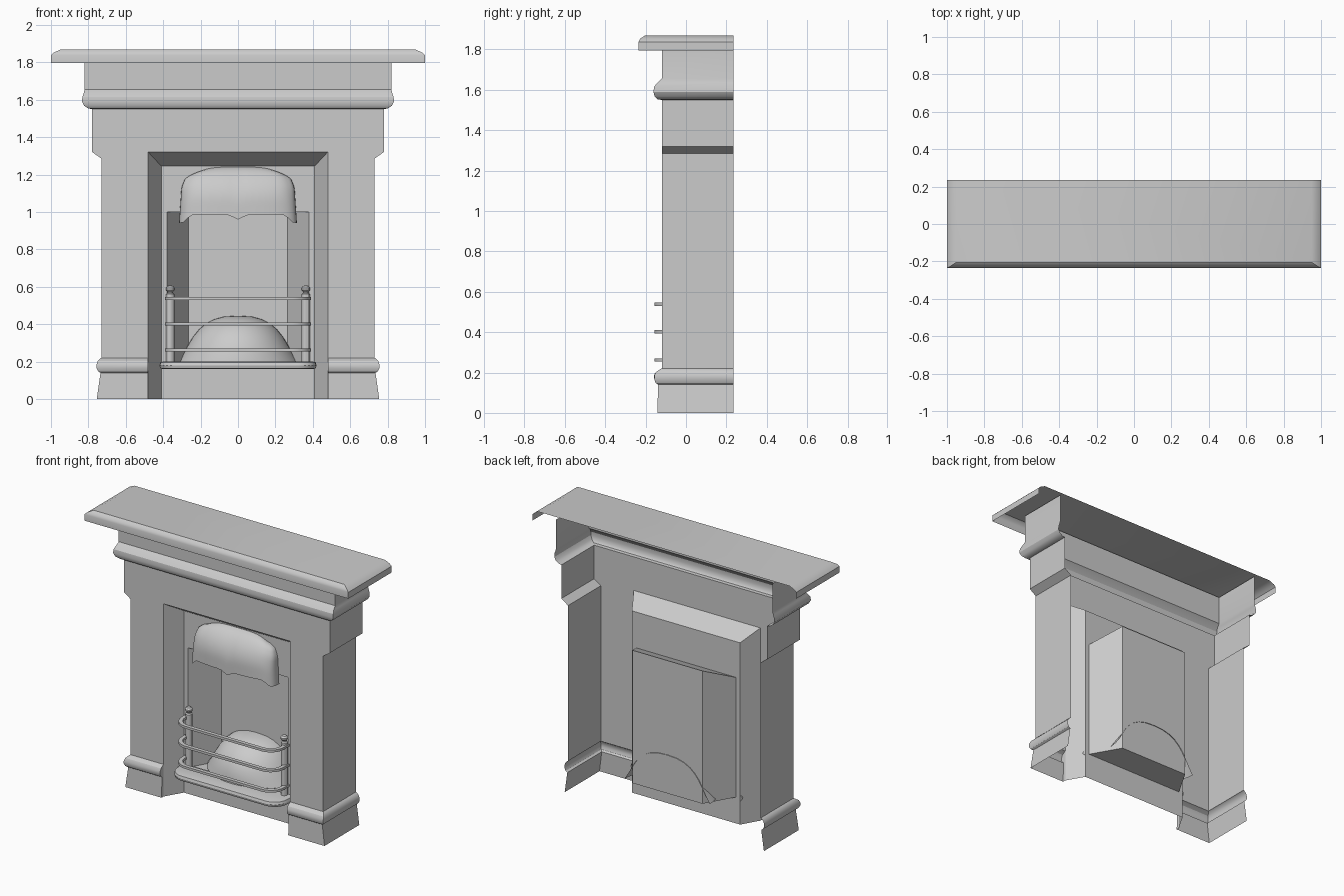
import bpy, bmesh, math
from math import sin, cos, pi

if "Cube" in bpy.data.objects:
    bpy.data.objects.remove(bpy.data.objects["Cube"])

BACK = 0.235


def make(name, bm, angle=30):
    bmesh.ops.remove_doubles(bm, verts=bm.verts, dist=1e-4)
    bmesh.ops.recalc_face_normals(bm, faces=bm.faces)
    me = bpy.data.meshes.new(name)
    bm.to_mesh(me)
    bm.free()
    ob = bpy.data.objects.new(name, me)
    bpy.context.collection.objects.link(ob)
    bpy.ops.object.select_all(action='DESELECT')
    ob.select_set(True)
    bpy.context.view_layer.objects.active = ob
    bpy.ops.object.shade_smooth_by_angle(angle=math.radians(angle))
    return ob


def loft(bm, rows, mirror=False):
    """Skin a list of equally long point rows; optionally mirror across x."""
    for s in ((1, -1) if mirror else (1,)):
        vs = [[bm.verts.new((s * x, y, z)) for x, y, z in r] for r in rows]
        for a, b in zip(vs, vs[1:]):
            for i in range(len(a) - 1):
                bm.faces.new((a[i], a[i + 1], b[i + 1], b[i]))
    return vs


def interp(table, t):
    for (a, p), (b, q) in zip(table, table[1:]):
        if t <= b:
            return p + (q - p) * (t - a) / (b - a)
    return table[-1][1]


def wrap(hx, fy, z):
    return [(-hx, BACK, z), (-hx, fy, z), (hx, fy, z), (hx, BACK, z)]


# upper surround: lintel, round moulding and frieze, open at the back
bm = bmesh.new()
upper = [(.78, -.12, 1.32), (.78, -.12, 1.55), (.80, -.142, 1.553), (.822, -.155, 1.567),
         (.834, -.161, 1.59), (.832, -.158, 1.615), (.825, -.142, 1.635), (.82, -.12, 1.655),
         (.82, -.12, 1.85)]
loft(bm, [wrap(*p) for p in upper])
make("lintel_and_frieze", bm)

# legs with corbel shoulders and splayed plinths
bm = bmesh.new()
legs = [(.755, -.142, 0), (.735, -.138, .14), (.748, -.15, .148), (.756, -.157, .165),
        (.756, -.157, .185), (.75, -.148, .203), (.735, -.125, .218), (.73, -.12, .22),
        (.73, -.12, 1.285), (.78, -.12, 1.32)]
loft(bm, [[(hx, BACK, z), (hx, fy, z), (.48, fy, z), (.48, -.12, z)] for hx, fy, z in legs], mirror=True)
make("legs", bm)

# mantel shelf, a hollow tray with bevelled rim
bm = bmesh.new()
shelf = [(1, -.235, 1.795), (1, -.235, 1.838), (.985, -.228, 1.852), (.95, -.205, 1.868)]
top = loft(bm, [wrap(*p) for p in shelf])[-1]
bm.faces.new(top)
make("mantel_shelf", bm)

# splayed reveal around the opening
bm = bmesh.new()
loft(bm, [[(-.48, -.12, 0), (-.48, -.12, 1.32), (.48, -.12, 1.32), (.48, -.12, 0)],
          [(-.41, 0, 0), (-.41, 0, 1.245), (.41, 0, 1.245), (.41, 0, 0)]])
make("opening_reveal", bm)

# inner panel with the fire opening left out
bm = bmesh.new()
xs, zs = (-.41, -.38, .38, .41), (0, .18, 1.0, 1.245)
for i in range(3):
    for k in range(3):
        if (i, k) != (1, 1):
            loft(bm, [[(xs[i], 0, zs[k]), (xs[i + 1], 0, zs[k])],
                      [(xs[i], 0, zs[k + 1]), (xs[i + 1], 0, zs[k + 1])]])
make("inner_panel", bm)

# firebox with angled cheeks, floor and sloping top
bm = bmesh.new()
v = loft(bm, [[(-.38, 0, .18), (-.265, .2, .18), (.265, .2, .18), (.38, 0, .18)],
              [(-.38, 0, 1.0), (-.265, .2, 1.09), (.265, .2, 1.09), (.38, 0, 1.0)]])
for row in v:
    bm.faces.new(row)
make("firebox", bm)

# fire bed mound rising to the firebox back
bm = bmesh.new()
rows = []
for j in range(9):
    t = j / 8
    h = sin(t * pi / 2)
    r = cos(t * pi / 2) ** .8
    flare = 1 + .18 * (1 - t) ** 6
    rows.append([(.275 * r * flare * cos(a), .205 - .28 * r * sin(a), .195 + .25 * h)
                 for a in [pi * i / 20 for i in range(21)]])
loft(bm, rows)
make("fire_bed", bm, 60)


def u_path(hx, fy, rad, back=0.0, n=6):
    """Rounded U in plan, running from the panel out to the front and back."""
    half = [(hx, back)] + [(hx - rad + rad * cos(a), fy + rad - rad * sin(a))
                           for a in [pi / 2 * i / n for i in range(n + 1)]]
    return half + [(-x, y) for x, y in reversed(half)]


# hearth ledge with rounded nose
bm = bmesh.new()
nose = [(.02, .16), (.005, .164), (0, .18), (.005, .196), (.02, .20)]
v = loft(bm, [[(x, y, z) for x, y in u_path(.42 - d, -.16 + d, .10 - d)] for d, z in nose])
bm.faces.new(v[0])
bm.faces.new(v[-1])
make("hearth_ledge", bm)

# three grate bars
for n, z in enumerate((.262, .402, .538)):
    bm = bmesh.new()
    sec = [(0, -.008), (.026, -.008), (.026, .008), (0, .008), (0, -.008)]
    v = loft(bm, [[(x, y, z + dz) for x, y in u_path(.389 - d, -.157 + d, .10 - d)] for d, dz in sec])
    make("grate_bar_%d" % (n + 1), bm)

# grate posts with knob finials
bm = bmesh.new()
prof = [(.022, .2), (.022, .56), (.015, .567), (.015, .573), (.024, .583),
        (.024, .593), (.015, .604), (.001, .607)]
rows = [[(.362 + r * cos(2 * pi * i / 12), -.015 + r * sin(2 * pi * i / 12), z) for i in range(13)]
        for r, z in prof]
loft(bm, rows, mirror=True)
make("grate_posts", bm)

# canopy hood, a bulging sheet with shaped lower edge
bm = bmesh.new()
edge = [(0, .96), (.08, .972), (.17, .985), (.76, .985), (.84, .972), (.92, .945), (1, .94)]
width = [(0, .215), (.08, .245), (.2, .282), (.4, .302), (.7, .308), (1, .315)]
rows = []
for j in range(15):
    t = j / 14
    row = []
    for i in range(41):
        u = -1 + i / 20
        a = u * pi / 2
        px = math.copysign(abs(sin(a)) ** .75, u)
        x = interp(width, t) * px
        bulge = .115 * sin(min(1, t * 1.25) * pi / 2) ** .8
        y = -.003 - bulge * max(0, cos(a)) ** .55
        z = 1.24 + (interp(edge, abs(px)) - 1.24) * t ** 1.3
        z -= .03 * abs(px) ** 4 * (1 - t)
        row.append((x, y, z))
    rows.append(row)
loft(bm, rows)
make("canopy_hood", bm, 60)
